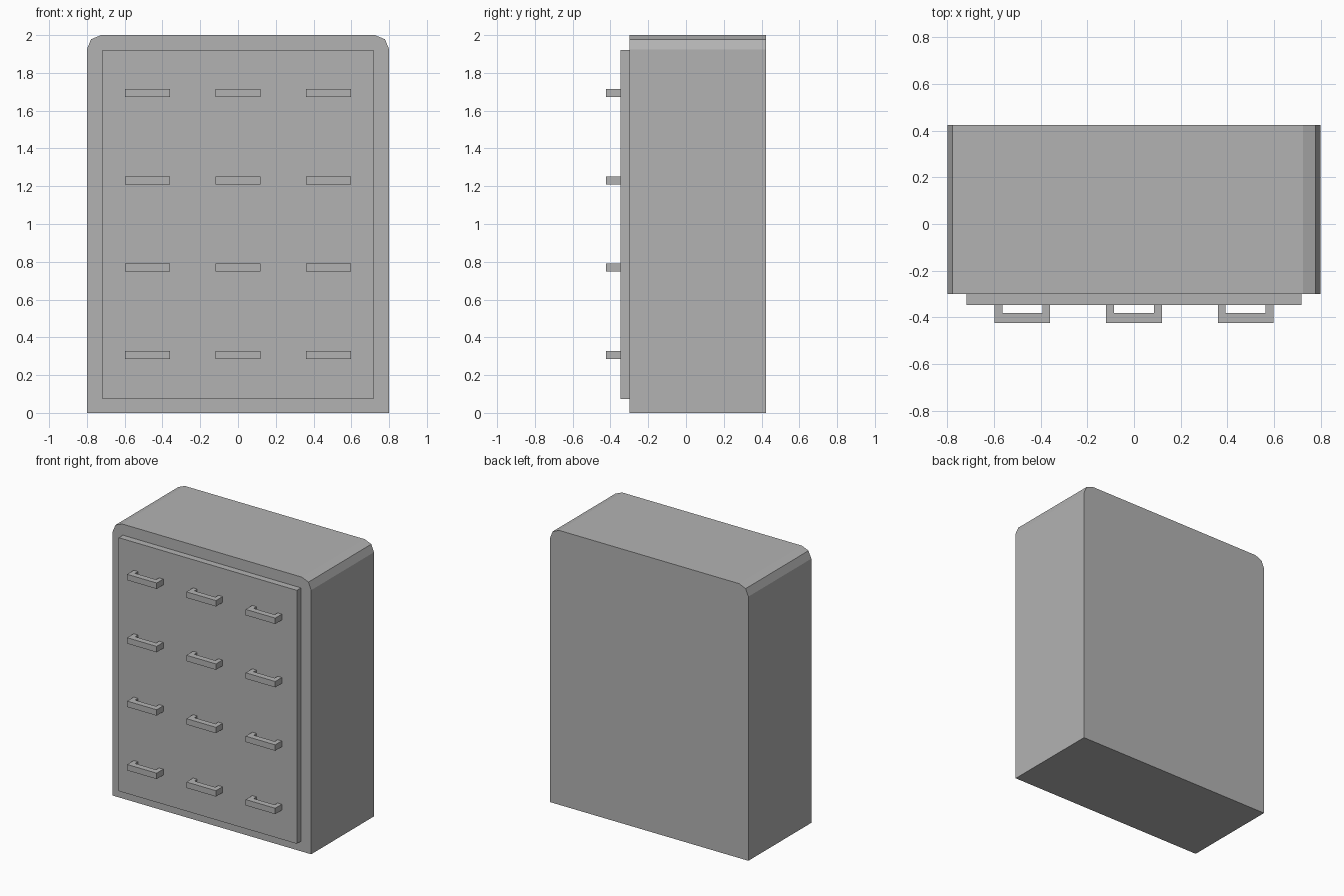
import bpy, bmesh
from mathutils import Vector

if "Cube" in bpy.data.objects:
    bpy.data.objects.remove(bpy.data.objects["Cube"], do_unlink=True)

GREY = (0.45, 0.45, 0.45, 1)
mat = bpy.data.materials.new("plain grey")
mat.use_nodes = True
mat.diffuse_color = GREY
mat.node_tree.nodes["Principled BSDF"].inputs["Base Color"].default_value = GREY


def finish(name, bm):
    mesh = bpy.data.meshes.new(name)
    bmesh.ops.recalc_face_normals(bm, faces=bm.faces)
    bm.to_mesh(mesh)
    bm.free()
    mesh.materials.append(mat)
    obj = bpy.data.objects.new(name, mesh)
    bpy.context.collection.objects.link(obj)
    return obj


def box(bm, low, high):
    low, high = Vector(low), Vector(high)
    verts = bmesh.ops.create_cube(bm, size=1)["verts"]
    for v in verts:
        v.co = (low + high) / 2 + v.co * (high - low)


BODY_FRONT, PANEL_FRONT, HANDLE_FRONT, BACK = -0.3, -0.348, -0.424, 0.424

# Cabinet body with its two upper side edges rounded
bm = bmesh.new()
box(bm, (-0.8, BODY_FRONT, 0), (0.8, BACK, 2))
top_sides = [e for e in bm.edges
             if all(v.co.z > 1 for v in e.verts)
             and e.verts[0].co.x * e.verts[1].co.x > 0
             and abs(e.verts[0].co.x - e.verts[1].co.x) < 0.01]
bmesh.ops.bevel(bm, geom=top_sides, offset=0.075, segments=2, profile=0.5,
                affect='EDGES')
finish("cabinet_body", bm)

# Raised front panel
bm = bmesh.new()
box(bm, (-0.718, PANEL_FRONT, 0.073), (0.718, BODY_FRONT, 1.92))
finish("front_panel", bm)

# Handles: a U-shaped outline in plan, extruded upwards
HALF, LEG, BAR, HEIGHT = 0.119, 0.034, 0.043, 0.043


def handle(name, x, z):
    bm = bmesh.new()
    inner = HALF - LEG
    side = [(HALF, HANDLE_FRONT), (HALF, PANEL_FRONT),
            (inner, PANEL_FRONT), (inner, HANDLE_FRONT + BAR)]
    outline = side + [(-px, py) for px, py in reversed(side)]
    face = bm.faces.new([bm.verts.new((x + px, py, z - HEIGHT / 2))
                         for px, py in outline])
    top = bmesh.ops.extrude_face_region(bm, geom=[face], use_keep_orig=True)["geom"]
    bmesh.ops.translate(bm, vec=(0, 0, HEIGHT),
                        verts=[g for g in top if isinstance(g, bmesh.types.BMVert)])
    finish(name, bm)


for row in range(4):
    for col in range(3):
        handle(f"handle_row{row + 1}_column{col + 1}",
               (col - 1) * 0.478, 0.307 + row * 0.462)
